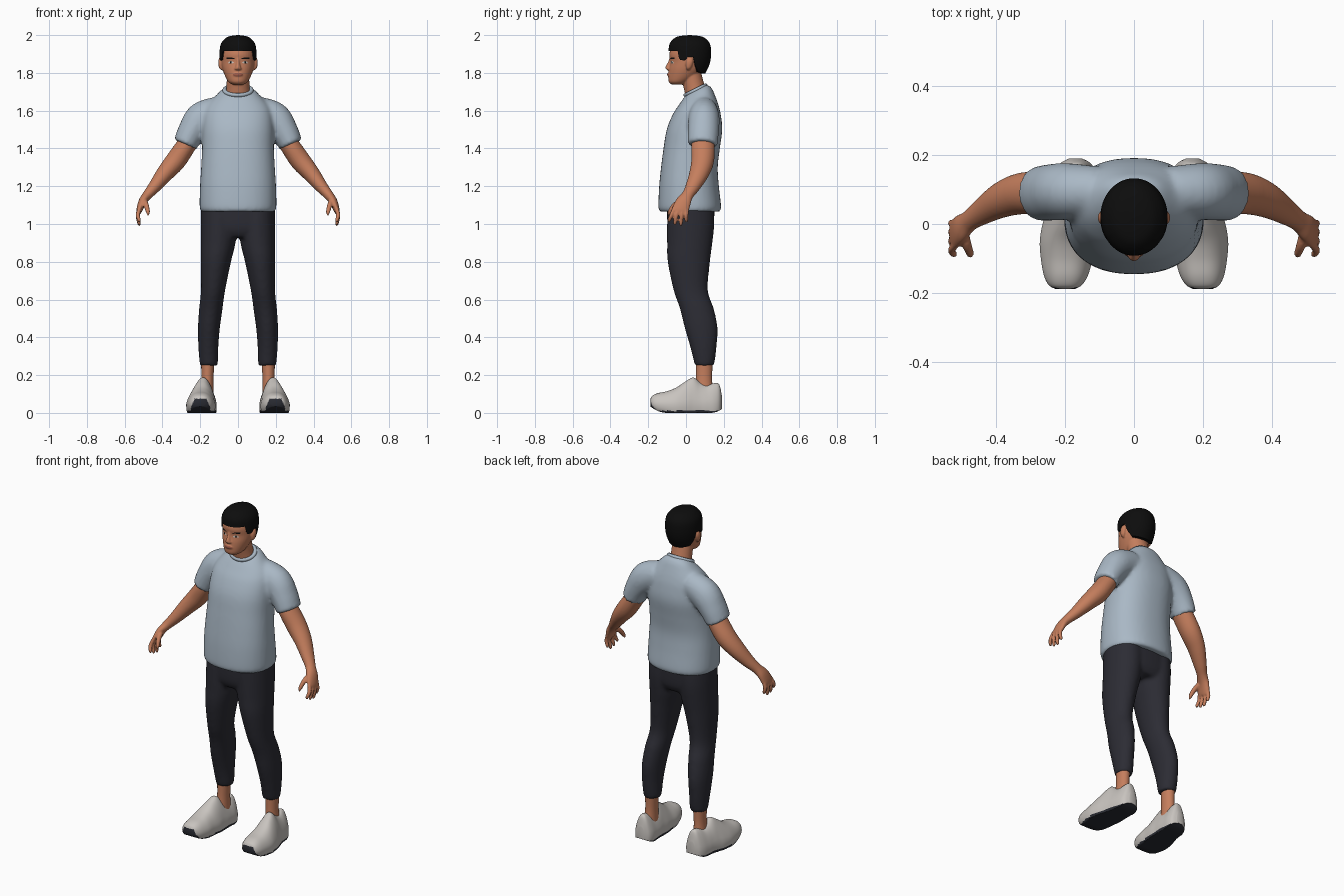
import bpy, bmesh, math
from mathutils import Vector

def material(name, rgb):
    m = bpy.data.materials.new(name)
    m.diffuse_color = (*rgb, 1)
    return m

SKIN = material("skin", (0.56, 0.21, 0.11))
SHIRT = material("blue_grey_cotton", (0.40, 0.48, 0.56))
PANTS = material("dark_cloth", (0.025, 0.025, 0.034))
SHOE = material("off_white_knit", (0.58, 0.55, 0.52))
SOLE = material("dark_rubber", (0.022, 0.024, 0.032))
HAIR = material("black_hair", (0.004, 0.004, 0.004))
LIPS = material("lips", (0.36, 0.11, 0.07))
WHITE = material("eye_white", (0.6, 0.55, 0.5))

def spline(keys, n=6):
    """Catmull-Rom through tuples of any length."""
    out = []
    for i in range(len(keys) - 1):
        a, b, c, d = (keys[max(0, min(len(keys) - 1, i + k))] for k in (-1, 0, 1, 2))
        for j in range(n):
            t = j / n
            out.append([0.5 * (2 * q + (r - p) * t + (2 * p - 5 * q + 4 * r - s) * t * t
                               + (3 * q - p - 3 * r + s) * t ** 3) for p, q, r, s in zip(a, b, c, d)])
    return out + [list(keys[-1])]

def power(v, p):
    return math.copysign(abs(v) ** (2 / p), v)

def loft(bm, keys, mode="z", p=2.0, sides=32, mirror=False, fix=None):
    """Sections (x, y, z, ru, rv), stacked along z, along y, or square to their path."""
    pts = spline(keys)
    for s in ((1, -1) if mirror else (1,)):
        rings = []
        for i, (x, y, z, ru, rv) in enumerate(pts):
            c = Vector((x, y, z))
            u, v = Vector((1, 0, 0)), Vector((0, 1, 0))
            if mode == "y":
                v = Vector((0, 0, 1))
            elif mode == "path":
                t = (Vector(pts[min(i + 1, len(pts) - 1)][:3]) - Vector(pts[max(i - 1, 0)][:3])).normalized()
                v = (v - t * v.dot(t)).normalized()
                u = v.cross(t)
            ring = []
            for k in range(sides):
                a = 2 * math.pi * k / sides
                co = c + u * max(ru, .001) * power(math.cos(a), p) + v * max(rv, .001) * power(math.sin(a), p)
                if fix:
                    co = fix(co)
                ring.append(bm.verts.new((co.x * s, co.y, co.z)))
            rings.append(ring)
        for r0, r1 in zip(rings, rings[1:]):
            for k in range(sides):
                m = (k + 1) % sides
                bm.faces.new((r0[k], r0[m], r1[m], r1[k]))
        bm.faces.new(rings[0])
        bm.faces.new(rings[-1])

def finish(name, bm, mats, voxel=0, smooth=0, rule=None):
    """Turn the bmesh into an object, fuse its volumes, then colour faces by rule."""
    bmesh.ops.recalc_face_normals(bm, faces=bm.faces)
    me = bpy.data.meshes.new(name)
    bm.to_mesh(me)
    bm.free()
    ob = bpy.data.objects.new(name, me)
    bpy.context.collection.objects.link(ob)
    bpy.context.view_layer.objects.active = ob
    ob.select_set(True)
    if voxel:
        m = ob.modifiers.new("fuse", "REMESH")
        m.mode, m.voxel_size = "VOXEL", voxel
        bpy.ops.object.modifier_apply(modifier="fuse")
    if smooth:
        m = ob.modifiers.new("soften", "SMOOTH")
        m.factor, m.iterations = 0.5, smooth
        bpy.ops.object.modifier_apply(modifier="soften")
    ob.data.materials.clear()
    for m in mats:
        ob.data.materials.append(m)
    for f in ob.data.polygons:
        f.use_smooth = True
        f.material_index = rule(f.center, f.normal) if rule else 0
    bpy.ops.object.shade_smooth_by_angle(angle=math.radians(50))
    ob.select_set(False)
    return ob

# Shirt: torso and sleeves fused together
bm = bmesh.new()
loft(bm, [(0, .02, 1.065, .194, .158), (0, .02, 1.09, .203, .166), (0, .016, 1.2, .201, .158),
          (0, .018, 1.3, .195, .15), (0, .03, 1.4, .19, .149), (0, .045, 1.5, .19, .147),
          (0, .057, 1.58, .182, .127), (0, .067, 1.63, .162, .105), (0, .076, 1.68, .117, .078),
          (0, .088, 1.715, .082, .051), (0, .092, 1.735, .047, .03)], p=2.3, sides=48)
loft(bm, [(.10, .095, 1.60, .077, .072), (.19, .095, 1.56, .087, .082), (.245, .092, 1.49, .074, .082),
          (.28, .088, 1.42, .064, .078)], "path", mirror=True)
finish("shirt", bm, [SHIRT], .011, 5)

# Rolled neckline
bpy.ops.mesh.primitive_torus_add(major_segments=40, minor_segments=10, major_radius=.07, minor_radius=.011,
                                 location=(0, .05, 1.708), rotation=(math.radians(26), 0, 0))
collar = bpy.context.object
collar.name = "shirt_collar"
collar.scale = (1.02, .86, 1)
collar.data.materials.append(SHIRT)
bpy.ops.object.shade_smooth()
collar.select_set(False)

# Trousers: pelvis and two legs fused together
bm = bmesh.new()
loft(bm, [(0, .025, .93, .17, .10), (0, .025, .98, .194, .122), (0, .025, 1.1, .194, .125)], p=2.4, sides=40)
loft(bm, [(.155, .097, .25, .045, .05), (.155, .097, .27, .049, .055), (.157, .092, .35, .053, .07),
          (.154, .08, .45, .058, .087), (.144, .058, .55, .062, .09), (.132, .025, .65, .064, .091),
          (.117, .015, .8, .08, .112), (.105, .02, .9, .092, .12), (.1, .025, 1, .097, .125),
          (.1, .025, 1.1, .095, .122)], mirror=True)
finish("trousers", bm, [PANTS], .011, 4)

# Ankles
bm = bmesh.new()
loft(bm, [(.165, .095, .10, .036, .05), (.162, .095, .18, .032, .043), (.16, .097, .28, .036, .045)],
     sides=20, mirror=True)
finish("ankles", bm, [SKIN])

# Shoes: flat-bottomed and narrowing upward, with dark sole and toe guard
def shoe_shape(co):
    y = co.y
    floor = .035 * max(0, (-.10 - y) / .09) ** 2 + .02 * max(0, (y - .13) / .06) ** 2
    mid = .196 if y < -.05 else .196 - (y + .05) * .12
    z = max(co.z, floor)
    taper = 1 - .50 * max(0, min(1, (z - .05) / .14))
    return Vector((mid + (co.x - mid) * taper, y, z))

bm = bmesh.new()
loft(bm, [(.2, -.189, .055, .028, .02), (.2, -.178, .055, .048, .036), (.198, -.15, .05, .064, .054),
          (.196, -.10, .045, .075, .070), (.196, -.05, .045, .078, .09), (.19, 0, .05, .076, .118),
          (.184, .04, .055, .07, .132), (.179, .075, .05, .066, .11), (.176, .11, .045, .063, .102),
          (.172, .15, .045, .058, .112), (.17, .176, .05, .045, .10), (.17, .19, .05, .02, .04)],
     "y", p=2.6, sides=56, mirror=True, fix=shoe_shape)
def shoe_rule(c, n):
    toe = c.y < -.160 and c.z < .075 and abs(abs(c.x) - .198) < .062 - .4 * c.z
    return 1 if toe or n.z < -.6 or c.z < .012 else 0
finish("shoes", bm, [SHOE, SOLE], rule=shoe_rule)

# Arms with palms, fingers and thumbs
bm = bmesh.new()
loft(bm, [(.22, .09, 1.50, .05, .055), (.275, .09, 1.415, .052, .062), (.33, .088, 1.335, .054, .06),
          (.385, .07, 1.27, .046, .052), (.44, .037, 1.20, .034, .039), (.478, .01, 1.155, .026, .031),
          (.504, -.012, 1.12, .022, .04), (.522, -.03, 1.075, .016, .044), (.524, -.034, 1.058, .011, .036)],
     "path", mirror=True)
for y, dy, tip in ((-.064, -.024, 1.01), (-.042, -.016, .995), (-.019, -.008, .99), (.002, 0, 1.008)):
    loft(bm, [(.518, y + .004, 1.09, .010, .010), (.53, y + dy * .5, 1.05, .0115, .0105),
              (.524, y + dy, tip + .012, .0095, .0095), (.521, y + dy, tip - .001, .004, .004)],
         "path", sides=14, mirror=True)
loft(bm, [(.498, -.02, 1.125, .016, .016), (.486, -.06, 1.10, .014, .014), (.477, -.086, 1.065, .011, .011),
          (.475, -.094, 1.045, .004, .004)], "path", sides=14, mirror=True)
finish("arms", bm, [SKIN], .0055, 2)

# Head, neck, nose, lips and ears fused together
bm = bmesh.new()
loft(bm, [(0, -.04, 1.738, .03, .036), (0, -.036, 1.752, .05, .055), (0, -.016, 1.78, .067, .078),
          (0, .003, 1.82, .082, .094), (0, .015, 1.86, .089, .099), (0, .016, 1.90, .089, .104),
          (0, .018, 1.94, .08, .092), (0, .02, 1.97, .052, .062), (0, .02, 1.983, .01, .01)], sides=40)
loft(bm, [(0, .065, 1.65, .072, .062), (0, .045, 1.72, .061, .057), (0, .025, 1.80, .06, .056)])
loft(bm, [(0, -.084, 1.812, .01, .008), (0, -.088, 1.82, .02, .018), (0, -.088, 1.833, .014, .02),
          (0, -.081, 1.858, .009, .014), (0, -.08, 1.88, .008, .008)], sides=16)
loft(bm, [(0, -.084, 1.778, .012, .006), (0, -.085, 1.785, .026, .014), (0, -.085, 1.797, .025, .014),
          (0, -.084, 1.804, .01, .006)], sides=16)
loft(bm, [(.084, .012, 1.815, .006, .006), (.09, .014, 1.828, .011, .014), (.092, .018, 1.855, .013, .02),
          (.091, .02, 1.876, .01, .016), (.088, .02, 1.885, .004, .005)], sides=16, mirror=True)

def face_rule(c, n):
    x, z = abs(c.x), c.z
    if n.y > -.1 or c.y > -.03:
        return 0
    if (x - .038) ** 2 + (z - 1.855) ** 2 < .0055 ** 2:
        return 1
    if ((x - .038) / .015) ** 2 + ((z - 1.855) / .006) ** 2 < 1:
        return 2
    if .018 < x < .06 and abs(z - 1.877 + 3 * (x - .042) ** 2) < .0035:
        return 1
    if (x / .027) ** 2 + ((z - 1.790) / .009) ** 2 < 1:
        return 3
    return 0
finish("head", bm, [SKIN, HAIR, WHITE, LIPS], .004, 3, face_rule)

# Hair: a dome whose lower rim follows the hairline
PROFILE = spline([(1.78, .01, .074, .08), (1.80, .012, .084, .092), (1.85, .016, .095, .11),
                  (1.90, .02, .098, .113), (1.95, .02, .092, .108), (1.98, .02, .07, .086),
                  (1.994, .02, .045, .058), (2.0, .02, .004, .004)])
LINE = [(-1, 1.915), (-.56, 1.917), (-.48, 1.868), (-.2, 1.866), (-.1, 1.885), (.18, 1.885),
        (.3, 1.84), (.55, 1.806), (1, 1.796)]

def lookup(table, key):
    for a, b in zip(table, table[1:]):
        if key <= b[0]:
            t = max(0, (key - a[0]) / (b[0] - a[0]))
            return [p + (q - p) * t for p, q in zip(a, b)]
    return table[-1]

bm = bmesh.new()
cols, rows = 72, 20
grid = []
for k in range(cols):
    a = 2 * math.pi * k / cols
    low = lookup(LINE, math.sin(a))[1]
    col = []
    for j in range(-1, rows + 1):
        t = max(j, 0) / rows
        z = low + (2.0 - low) * (1 - (1 - t) ** 1.8)
        _, cy, rx, ry = lookup(PROFILE, z)
        f = .8 if j < 0 else 1
        col.append(bm.verts.new((rx * f * math.cos(a), cy + ry * f * math.sin(a), z)))
    grid.append(col)
for k in range(cols):
    c0, c1 = grid[k], grid[(k + 1) % cols]
    for j in range(rows + 1):
        bm.faces.new((c0[j], c1[j], c1[j + 1], c0[j + 1]))
bm.faces.new([c[-1] for c in grid])
finish("hair", bm, [HAIR])
